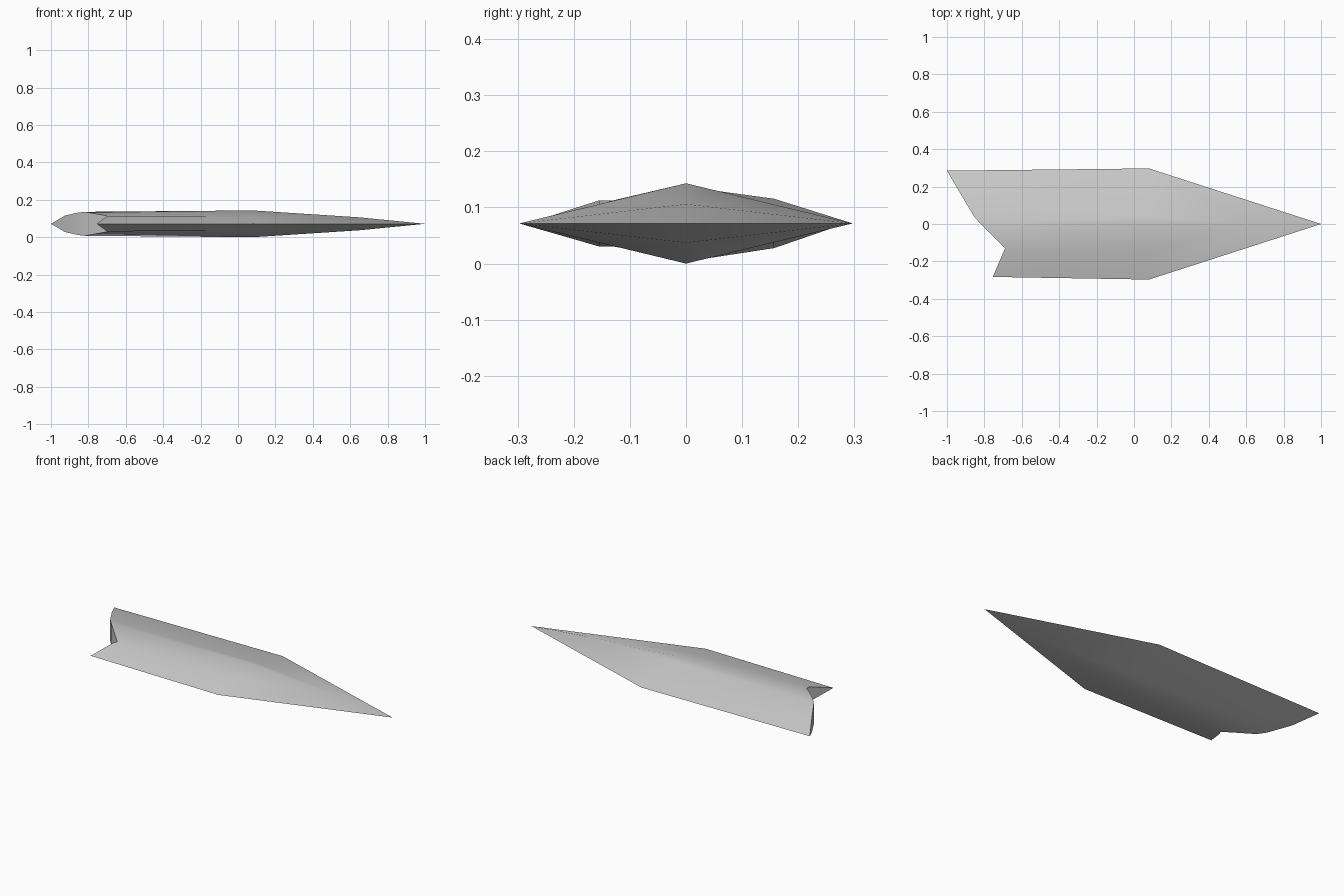
import bpy
import bmesh
from math import radians

cube = bpy.data.objects.get("Cube")
if cube:
    bpy.data.objects.remove(cube, do_unlink=True)

MID = 0.0715          # height of the cutting edges, half the blade thickness
HALF_WIDTH = 0.297
SHOULDER_X = 0.08     # where the blade starts to taper

steel = bpy.data.materials.new("grey_steel")
steel.use_nodes = True
steel.diffuse_color = (0.6, 0.6, 0.6, 1)
steel.node_tree.nodes["Principled BSDF"].inputs["Base Color"].default_value = (0.6, 0.6, 0.6, 1)

# Jagged broken end: x, y, rise above the cutting edges
break_line = [
    (-1.0, 0.285, 0), (-0.925, 0.157, 0.044), (-0.855, 0.04, 0.06),
    (-0.82, 0, 0.064), (-0.69, -0.13, 0.041), (-0.70, -0.155, 0.041),
    (-0.755, -0.283, 0),
]
# Matching stations across the full-width diamond section
front_y = [HALF_WIDTH, 0.157, 0.04, 0, -0.13, -0.155, -HALF_WIDTH]

bm = bmesh.new()


def half_blade(side):
    """Build one face of the blade; side is 1 for top, -1 for bottom."""
    def vert(x, y, rise):
        return bm.verts.new((x, y, MID + side * rise))

    def face(*verts):
        bm.faces.new(verts if side < 0 else verts[::-1])

    rear = [vert(*p) for p in break_line]
    front = [vert(SHOULDER_X, y, MID * (1 - abs(y) / HALF_WIDTH)) for y in front_y]
    nose, tip = vert(0.65, 0, 0.0345), vert(1, 0, 0)
    for i in range(len(rear) - 1):
        face(rear[i], front[i], front[i + 1], rear[i + 1])
        face(front[i], nose, front[i + 1])
    face(front[0], tip, nose)
    face(nose, tip, front[-1])
    return rear


top, bottom = half_blade(1), half_blade(-1)

# Broken end wall between the two faces
for i in range(len(top) - 1):
    bm.faces.new((top[i], top[i + 1], bottom[i + 1], bottom[i]))
bmesh.ops.remove_doubles(bm, verts=bm.verts, dist=0.0005)
bmesh.ops.recalc_face_normals(bm, faces=bm.faces)

mesh = bpy.data.meshes.new("broken_blade_tip")
bm.to_mesh(mesh)
bm.free()
mesh.materials.append(steel)
blade = bpy.data.objects.new("broken_blade_tip", mesh)
bpy.context.collection.objects.link(blade)

# Soft shading over the ridge, crisp cutting edges
bpy.ops.object.select_all(action="DESELECT")
blade.select_set(True)
bpy.context.view_layer.objects.active = blade
bpy.ops.object.shade_smooth_by_angle(angle=radians(40))
